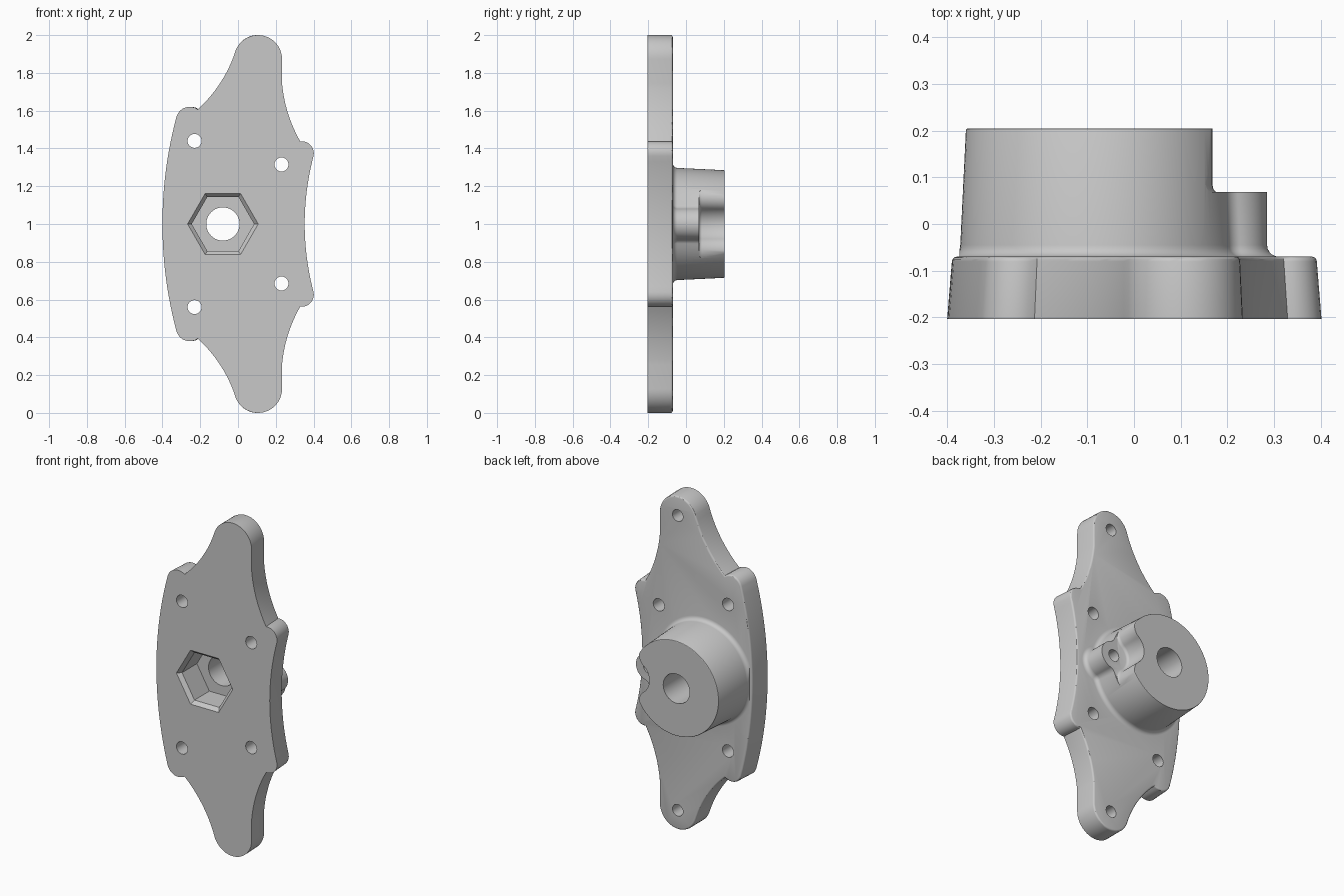
import bpy, bmesh, math
from mathutils import Vector as V

cube = bpy.data.objects.get("Cube")
if cube:
    bpy.data.objects.remove(cube)

GREY = (0.58, 0.58, 0.58, 1)
grey = bpy.data.materials.new("plain_grey")
grey.use_nodes = True
grey.diffuse_color = GREY
grey.node_tree.nodes["Principled BSDF"].inputs["Base Color"].default_value = GREY

FRONT, FACE, STEP, BACK = -0.203, -0.07, 0.068, 0.205
HUB, POST, BORE = V((-0.075, 1)), V((0.2, 1)), V((-0.08, 1))


def polar(c, r, t):
    return c + r * V((math.cos(t), math.sin(t)))


def angle(v):
    return math.atan2(v.y, v.x)


def short(a):
    return (a + math.pi) % math.tau - math.pi


def arc(c, r, a0, a1, n):
    """Points on a circle, taking the short way from a0 to a1."""
    return [polar(c, r, a0 + short(a1 - a0) * i / n) for i in range(n + 1)]


def arc3(a, b, c, n=12):
    """Arc from a through b to c, without its end point."""
    a, b, c = V(a), V(b), V(c)
    u, v = b - a, c - a
    k = 2 * (u.x * v.y - u.y * v.x)
    o = a + V((v.y * u.dot(u) - u.y * v.dot(v), u.x * v.dot(v) - v.x * u.dot(u))) / k
    t0, t1, t2 = (angle(p - o) for p in (a, b, c))
    sweep = short(t1 - t0) + short(t2 - t1)
    return [polar(o, (a - o).length, t0 + sweep * i / n) for i in range(n)]


def circle(c, r, n=24):
    return [polar(c, r, math.tau * i / n) for i in range(n)]


def mirrored(half):
    """Close a half outline whose ends lie on the z = 1 axis."""
    return half + [V((p.x, 2 - p.y)) for p in reversed(half[1:-1])]


def inset(pts, d):
    """Move a clockwise outline inwards by d."""
    out = []
    for i, p in enumerate(pts):
        a = (p - pts[i - 1]).normalized()
        b = (pts[(i + 1) % len(pts)] - p).normalized()
        na, nb = V((a.y, -a.x)), V((b.y, -b.x))
        out.append(p + (na + nb) * d / (1 + na.dot(nb)))
    return out


def loft(name, layers):
    """Stack (y, outline) layers into a closed solid."""
    bm = bmesh.new()
    rings = [[bm.verts.new((p.x, y, p.y)) for p in pts] for y, pts in layers]
    for a, b in zip(rings, rings[1:]):
        for i in range(len(a)):
            bm.faces.new((a[i - 1], a[i], b[i], b[i - 1]))
    bm.faces.new(rings[0][::-1])
    bm.faces.new(rings[-1])
    if bm.calc_volume(signed=True) < 0:
        bmesh.ops.reverse_faces(bm, faces=bm.faces[:])
    mesh = bpy.data.meshes.new(name)
    bm.to_mesh(mesh)
    bm.free()
    mesh.materials.append(grey)
    ob = bpy.data.objects.new(name, mesh)
    bpy.context.collection.objects.link(ob)
    return ob


def combine(target, tool, operation):
    mod = target.modifiers.new(operation, 'BOOLEAN')
    mod.object, mod.operation, mod.solver = tool, operation, 'EXACT'
    bpy.context.view_layer.objects.active = target
    bpy.ops.object.modifier_apply(modifier=mod.name)
    bpy.data.objects.remove(tool)


def blend(R, r, f, s):
    """Half of the post circle and the fillet joining it to the hub (s=1) or notching it (s=-1)."""
    d, p, q = POST.x - HUB.x, R + s * f, r + f
    x = (p * p - q * q + d * d) / (2 * d)
    F = HUB + V((x, math.sqrt(p * p - x * x)))
    start = 0 if s > 0 else math.pi
    half = arc(POST, r, start, angle(F - POST), 14)
    half += arc(F, f, angle(POST - F), angle(s * (HUB - F)), 10)[1:]
    return half, angle(F - HUB)


def hub_outline(R, r, f):
    half, t = blend(R, r, f, 1)
    half += [polar(HUB, R, t + (math.pi - t) * i / 40) for i in range(1, 41)]
    # keep the foot of the hub on the plate
    return [V((max(v.x, -0.374), v.y)) for v in mirrored(half)]


def notch_outline(r):
    half, t = blend(.29, r, .07, -1)
    return mirrored(half + [polar(HUB, .6, t), V((.6, 1))])


# Plate with winged sides, rounded tips and a soft rear rim
half = (arc3((-.4, 1), (-.381, 1.29), (-.325, 1.57))
        + arc3((-.325, 1.57), (-.275, 1.618), (-.213, 1.607), 8)
        + arc3((-.213, 1.607), (-.095, 1.745), (-.012, 1.92))
        + arc3((-.012, 1.92), (.106, 2), (.233, 1.873), 20)
        + [V((.233, 1.873))]
        + arc3((.233, 1.745), (.265, 1.585), (.329, 1.438))
        + arc3((.329, 1.438), (.382, 1.42), (.4, 1.36), 8)
        + arc3((.4, 1.36), (.366, 1.19), (.353, 1))
        + [V((.353, 1))])
outline = mirrored(half)
back = [V((p.x * .975, p.y)) for p in outline]
layers = [(FRONT, outline), (FACE - .01, back)]
for i in (1, 2, 3):
    t = i * math.pi / 6
    layers.append((FACE - .01 * (1 - math.sin(t)), inset(back, .01 * (1 - math.cos(t)))))
body = loft("mounting_plate", layers)

# Hub and side post with a fillet at the plate
hub = [(FACE - .03, hub_outline(.322, .109, .016))]
for i in range(6):
    t = i / 5 * math.pi / 2
    e = .025 * (1 - math.sin(t))
    hub.append((FACE + .025 * (1 - math.cos(t)), hub_outline(.297 + e, .085 + e, .04 - e)))
hub += [(y, hub_outline(R, .084, .04)) for y, R in ((BACK - .005, .285), (BACK - .0015, .2835), (BACK, .281))]
combine(body, loft("hub", hub), 'UNION')

# Notch above the post, filleted at its floor
notch = [(STEP + y, notch_outline(r)) for y, r in ((0, .085), (.003, .092), (.008, .097), (.016, .1), (.3, .1))]
combine(body, loft("notch_cutter", notch), 'DIFFERENCE')

# Central bore and chamfered hexagon pocket
combine(body, loft("bore_cutter", [(-.3, circle(BORE, .088, 40)), (.3, circle(BORE, .088, 40))]), 'DIFFERENCE')
combine(body, loft("hexagon_cutter", [(y, circle(BORE, r, 6)) for y, r in
                                      ((FRONT - .01, .197), (FRONT + .022, .165), (-.04, .165))]), 'DIFFERENCE')

# Through holes in the wings, blind holes in the tips and the post
holes = [((.2, 1), STEP - .11, .035)]
for side in (-1, 1):
    holes += [((-.23, 1 + side * .44), -.3, .037), ((.23, 1 + side * .315), -.3, .037),
              ((.104, 1 + side * .885), FACE - .1, .035)]
for c, y, r in holes:
    combine(body, loft("hole_cutter", [(y, circle(V(c), r)), (.3, circle(V(c), r))]), 'DIFFERENCE')

body.name = "mounting_bracket"
bpy.ops.object.select_all(action='DESELECT')
body.select_set(True)
bpy.context.view_layer.objects.active = body
bpy.ops.object.shade_smooth_by_angle(angle=math.radians(30))
